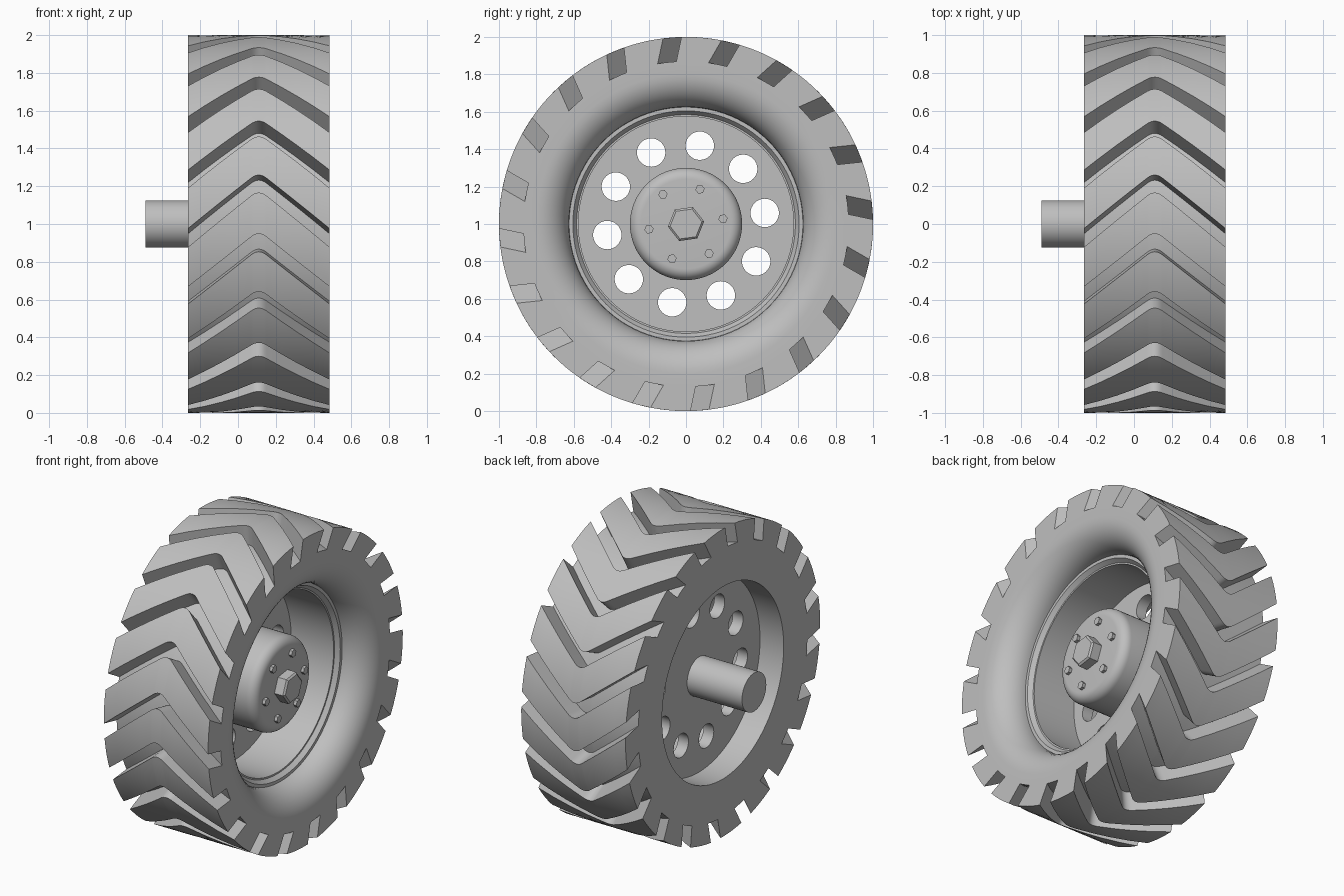
import bpy, bmesh
from math import sin, cos, asin, pi, radians
from mathutils import Matrix, Vector

old = bpy.data.objects.get("Cube")
if old:
    bpy.data.objects.remove(old, do_unlink=True)

grey = bpy.data.materials.new("plain_grey")
grey.use_nodes = True
GREY = (0.52, 0.52, 0.52, 1)
grey.diffuse_color = GREY
grey.node_tree.nodes["Principled BSDF"].inputs["Base Color"].default_value = GREY

BACK, FRONT, MID = -0.265, 0.485, 0.11
BORE, FLOOR, LUGS = 0.625, 0.87, 20


def polar(x, r, a):
    """Point at radius r and angle a around the axle."""
    return Vector((x, r * cos(a), 1 + r * sin(a)))


def finish(bm, name, angle=30):
    bmesh.ops.recalc_face_normals(bm, faces=bm.faces)
    mesh = bpy.data.meshes.new(name)
    bm.to_mesh(mesh)
    bm.free()
    mesh.materials.append(grey)
    ob = bpy.data.objects.new(name, mesh)
    bpy.context.collection.objects.link(ob)
    bpy.ops.object.select_all(action='DESELECT')
    ob.select_set(True)
    bpy.context.view_layer.objects.active = ob
    bpy.ops.object.shade_smooth_by_angle(angle=radians(angle))
    return ob


def ring(bm, x, r, n=96, turn=0.0):
    return [bm.verts.new(polar(x, r, turn + 2 * pi * i / n)) for i in range(n)]


def bridge(bm, a, b):
    n = len(a)
    for i in range(n):
        bm.faces.new((a[i], a[(i + 1) % n], b[(i + 1) % n], b[i]))


def loop_edges(bm, verts):
    out = []
    for i, v in enumerate(verts):
        pair = (v, verts[(i + 1) % len(verts)])
        out.append(bm.edges.get(pair) or bm.edges.new(pair))
    return out


def fill(bm, *loops):
    """Flat fill between an outer loop and any holes in it."""
    edges = [e for l in loops for e in loop_edges(bm, l)]
    bmesh.ops.triangle_fill(bm, use_beauty=True, edges=edges, normal=(1, 0, 0))


def lathe(name, profile, n=96, turn=0.0, closed=False, angle=30):
    bm = bmesh.new()
    rings = [ring(bm, x, r, n, turn) for x, r in profile]
    for a, b in zip(rings, rings[1:]):
        bridge(bm, a, b)
    if closed:
        bridge(bm, rings[-1], rings[0])
    else:
        bm.faces.new(rings[0])
        bm.faces.new(rings[-1])
    return finish(bm, name, angle)


# Tyre tread: one ring of lugs and chevron grooves for each slice across the width
def chevron(u, soft=0.04, slope=0.8):
    u = abs(u)
    return slope * (u * u / (2 * soft) if u < soft else u - soft / 2)


def tread_ring(bm, u):
    mid = 0.005 - chevron(u)
    half = 0.0475

    def wall(k, t, r):
        return radians(168) + 2 * pi * k / LUGS - asin(t / r)

    def arc(r, a, b, n):
        return [bm.verts.new(polar(MID + u, r, a + (b - a) * i / n)) for i in range(n + 1)]

    verts = []
    for k in range(LUGS):
        verts += arc(FLOOR, wall(k, mid + half, FLOOR), wall(k, mid - half, FLOOR), 3)
        verts += arc(1, wall(k, mid - half, 1), wall(k + 1, mid + half, 1), 7)
    return verts


bm = bmesh.new()
side = [0.01, 0.02, 0.03, 0.04, 0.12, 0.2, 0.29, 0.375]
slices = [tread_ring(bm, u) for u in [-s for s in reversed(side)] + [0] + side]
for a, b in zip(slices, slices[1:]):
    bridge(bm, a, b)

# Tyre side walls, rounded front shoulder and bore
CURVE = 0.175
shoulder = []
for i in range(11):
    a = pi / 2 * i / 10
    shoulder.append(ring(bm, FRONT - CURVE * (1 - cos(a)), BORE + CURVE * (1 - sin(a))))
bore_back = ring(bm, BACK, BORE)
for a, b in zip(shoulder, shoulder[1:] + [bore_back]):
    bridge(bm, a, b)
fill(bm, slices[-1], shoulder[0])
fill(bm, slices[0], bore_back)
finish(bm, "tyre")

# Rim barrel with a stepped lip
lathe("rim", [(-0.05, BORE), (-0.05, 0.575), (0.285, 0.575), (0.285, 0.585),
              (0.312, 0.605), (0.312, BORE)], closed=True)

# Wheel disc with ten round holes
bm = bmesh.new()
outline = ring(bm, -0.095, BORE)
holes = []
for k in range(10):
    c = polar(-0.095, 0.425, radians(8 + 36 * k))
    holes.append([bm.verts.new(c + Vector((0, 0.076 * cos(2 * pi * i / 32), 0.076 * sin(2 * pi * i / 32))))
                  for i in range(32)])
fill(bm, outline, *holes)
extruded = bmesh.ops.extrude_face_region(bm, geom=bm.faces[:])
bmesh.ops.translate(bm, vec=(0.075, 0, 0),
                    verts=[g for g in extruded["geom"] if isinstance(g, bmesh.types.BMVert)])
finish(bm, "wheel_disc")

# Hub with a rounded front edge
hub = [(-0.06, 0.3)]
for i in range(9):
    a = pi / 2 * i / 8
    hub.append((0.27 + 0.06 * sin(a), 0.24 + 0.06 * cos(a)))
lathe("hub", hub, n=64)

# Axle, centre nut and hub bolts
lathe("axle", [(-0.49, 0.125), (-0.05, 0.125)], n=48)
lathe("centre_nut", [(0.32, 0.098), (0.39, 0.098), (0.4, 0.086)], n=6, turn=radians(8), angle=15)
for k in range(6):
    bolt = lathe("hub_bolt_%d" % (k + 1), [(0.32, 0.025), (0.35, 0.025)], n=6, turn=radians(8))
    bolt.data.transform(Matrix.Translation(polar(0, 0.2, radians(8 + 60 * k)) - Vector((0, 0, 1))))
